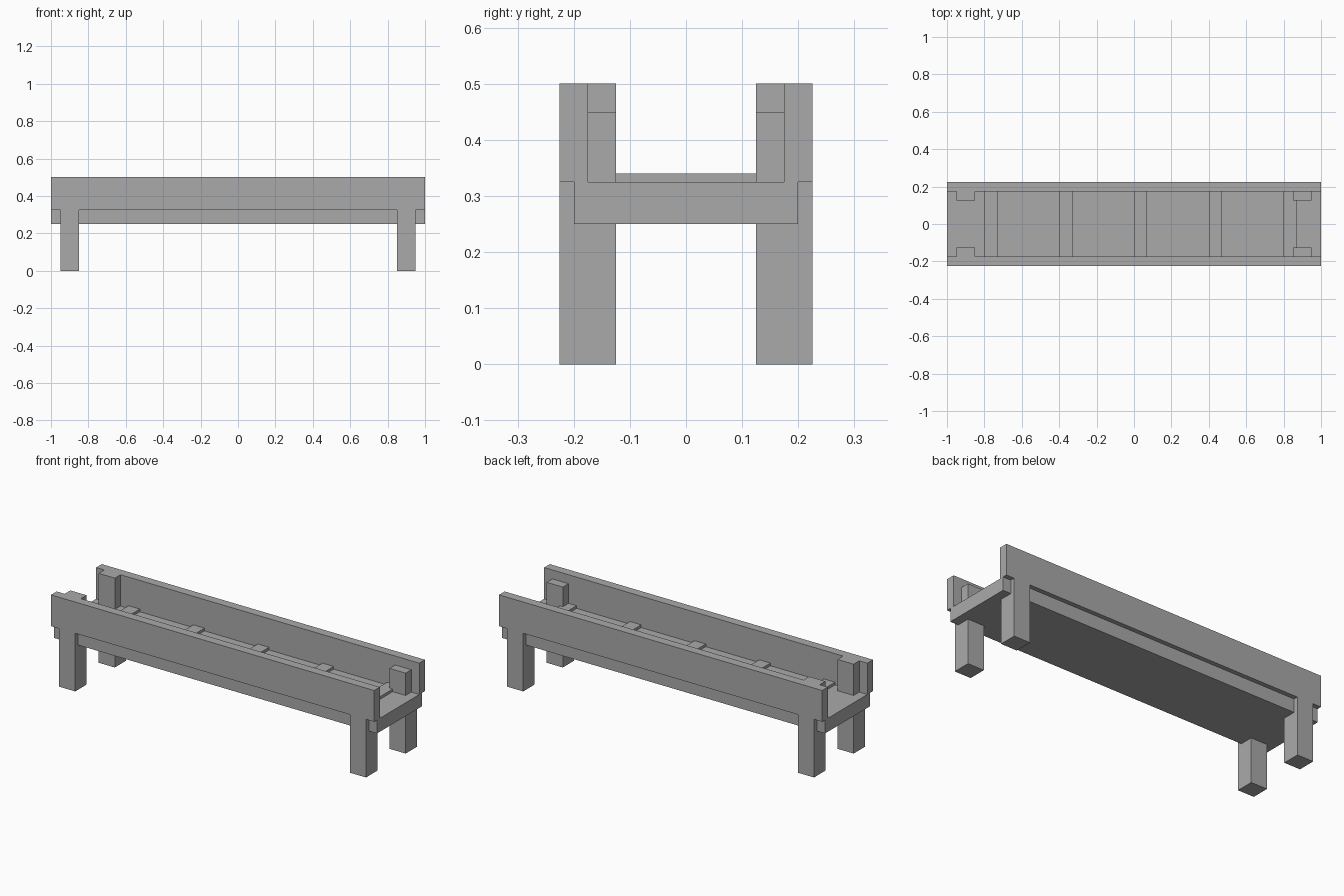
import bpy
import bmesh
from mathutils import Matrix, Vector

cube = bpy.data.objects.get("Cube")
if cube:
    bpy.data.objects.remove(cube, do_unlink=True)

# One plain grey for the whole bench
grey = bpy.data.materials.new("plain grey")
grey.use_nodes = True
colour = (0.4, 0.4, 0.4, 1)
grey.diffuse_color = colour
grey.node_tree.nodes["Principled BSDF"].inputs["Base Color"].default_value = colour


def box(name, low, high):
    """Box between two opposite corners."""
    low, high = Vector(low), Vector(high)
    bm = bmesh.new()
    place = Matrix.Translation((low + high) / 2) @ Matrix.Diagonal((*(high - low), 1))
    bmesh.ops.create_cube(bm, size=1, matrix=place)
    mesh = bpy.data.meshes.new(name)
    bm.to_mesh(mesh)
    bm.free()
    mesh.materials.append(grey)
    obj = bpy.data.objects.new(name, mesh)
    bpy.context.collection.objects.link(obj)
    return obj


def merge(base, part):
    """Fuse a part into the base so coplanar faces become one surface."""
    mod = base.modifiers.new("fuse", "BOOLEAN")
    mod.operation = "UNION"
    mod.solver = "EXACT"
    mod.object = part
    bpy.context.view_layer.objects.active = base
    bpy.ops.object.modifier_apply(modifier=mod.name)
    bpy.data.objects.remove(part, do_unlink=True)


# Deck
deck_top = 0.325
box("deck", (-1, -0.2, 0.25), (1, 0.2, deck_top))

# Cross slats on the deck
for i in range(5):
    x = -0.8 + 0.4 * i
    box(f"slat_{i + 1}", (x, -0.175, deck_top), (x + 0.07, 0.175, 0.34))

# Side frames: a long rail with a tall post at one end and a shorter one at the other
for label, side in (("front", -1), ("back", 1)):
    outer, rail_in, leg_in = 0.225 * side, 0.175 * side, 0.125 * side
    y0, y1 = sorted((outer, rail_in))
    frame = box(f"{label}_rail_with_legs", (-1, y0, deck_top), (1, y1, 0.5))
    y0, y1 = sorted((outer, leg_in))
    for end, top in ((-0.9, 0.5), (0.9, 0.45)):
        merge(frame, box("leg", (end - 0.05, y0, 0), (end + 0.05, y1, top)))
